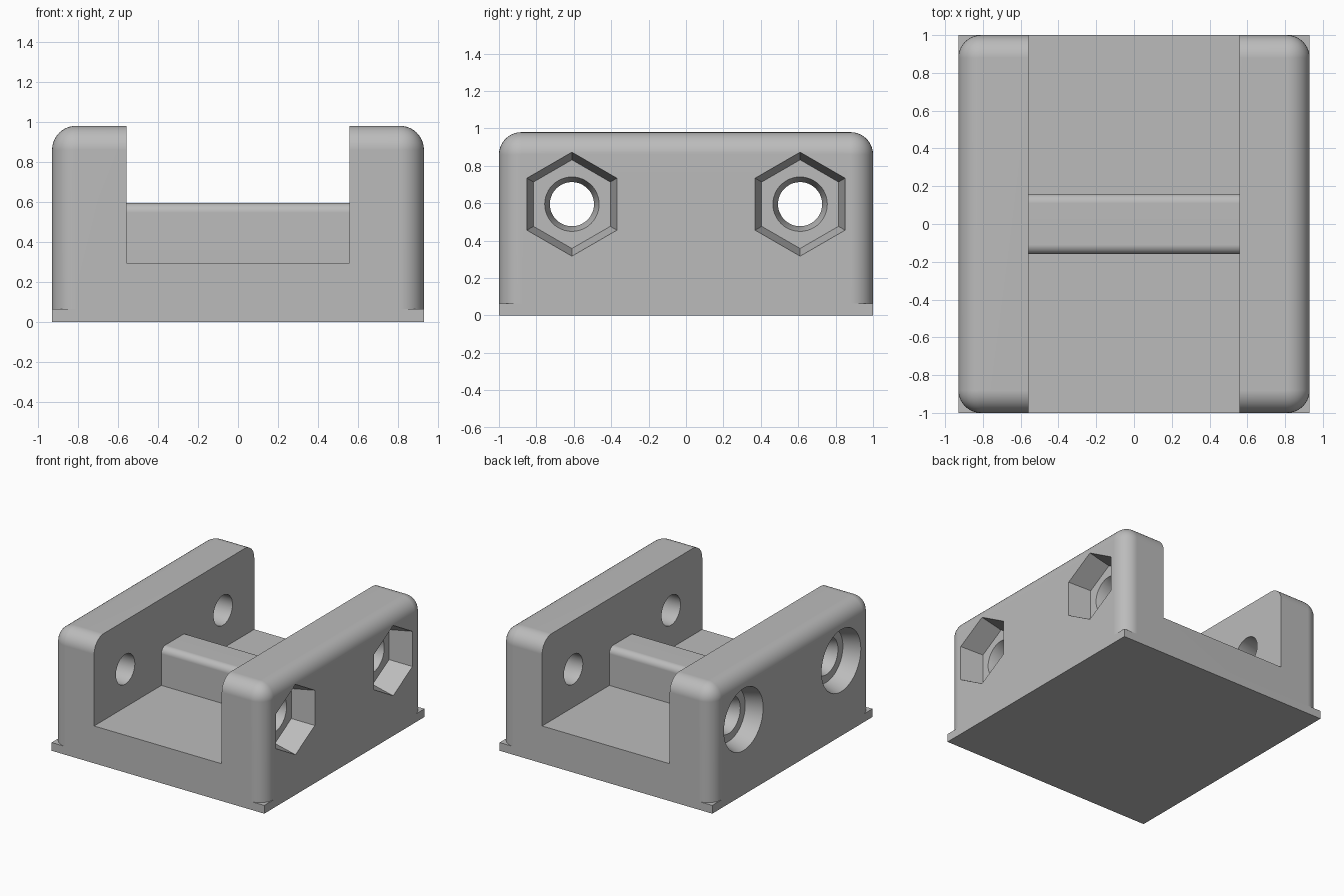
import bpy, bmesh, math
from mathutils import Vector

cube = bpy.data.objects.get("Cube")
if cube:
    bpy.data.objects.remove(cube, do_unlink=True)

GREY = (0.5, 0.5, 0.5, 1)
grey = bpy.data.materials.new("plain_grey")
grey.use_nodes = True
grey.diffuse_color = GREY
grey.node_tree.nodes["Principled BSDF"].inputs["Base Color"].default_value = GREY


def finish(name, bm):
    bmesh.ops.recalc_face_normals(bm, faces=bm.faces)
    mesh = bpy.data.meshes.new(name)
    bm.to_mesh(mesh)
    bm.free()
    mesh.materials.append(grey)
    obj = bpy.data.objects.new(name, mesh)
    bpy.context.collection.objects.link(obj)
    return obj


def box(name, lo, hi, radius=0, rounded=None):
    """Box between two corners, with rounding on edges picked by a rule."""
    bm = bmesh.new()
    bmesh.ops.create_cube(bm, size=1)
    lo, hi = Vector(lo), Vector(hi)
    for v in bm.verts:
        v.co = (lo + hi) / 2 + v.co * (hi - lo)
    if rounded:
        edges = [e for e in bm.edges if rounded(e.verts[0].co, e.verts[1].co)]
        bmesh.ops.bevel(bm, geom=edges, offset=radius, segments=10,
                        profile=0.5, affect='EDGES')
    return finish(name, bm)


def lathe(name, profile, sides, place):
    """Closed solid from (distance, radius) rings, positioned by place()."""
    bm = bmesh.new()
    rings = []
    for d, r in profile:
        angles = [2 * math.pi * i / sides for i in range(sides)]
        rings.append([bm.verts.new(place(d, r * math.sin(a), r * math.cos(a)))
                      for a in angles])
    for a, b in zip(rings, rings[1:]):
        for i in range(sides):
            j = (i + 1) % sides
            bm.faces.new((a[i], a[j], b[j], b[i]))
    bm.faces.new(rings[0])
    bm.faces.new(rings[-1])
    return finish(name, bm)


def cut(target, cutter):
    mod = target.modifiers.new("cut", 'BOOLEAN')
    mod.operation = 'DIFFERENCE'
    mod.solver = 'EXACT'
    mod.object = cutter
    bpy.context.view_layer.objects.active = target
    bpy.ops.object.modifier_apply(modifier=mod.name)
    bpy.data.objects.remove(cutter, do_unlink=True)


def smooth(obj):
    bpy.ops.object.select_all(action='DESELECT')
    obj.select_set(True)
    bpy.context.view_layer.objects.active = obj
    bpy.ops.object.shade_smooth_by_angle(angle=math.radians(25))
    mod = obj.modifiers.new("clean_shading", 'WEIGHTED_NORMAL')
    mod.keep_sharp = True


W, L, H = 0.93, 1.0, 0.98      # half width, half length, height
PLATE, FLOOR, INNER = 0.065, 0.295, 0.558

# Square plate under the rounded body
box("base_plate", (-W, -L, 0), (W, L, PLATE))

# Body: upright and top edges rounded, channel cut along its length
body = box("bracket_body", (-W, -L, PLATE), (W, L, H), 0.12,
           lambda a, b: max(a.z, b.z) > 0.5)
cut(body, box("channel_cutter", (-INNER, -2, FLOOR), (INNER, 2, 2)))

# Bolt holes through both walls, with nut pockets (+x) and head pockets (-x)
BOLT_Z = 0.595
for y in (-0.61, 0.61):
    def left(d, u, v):
        return (W - d, y + u, BOLT_Z + v)

    def right(d, u, v):
        return (d - W, y + u, BOLT_Z + v)

    cut(body, lathe("nut_cutter", [(-0.04, 0.287), (0.18, 0.237)], 6, left))
    cut(body, lathe("head_cutter", [(-0.04, 0.257), (0.13, 0.207)], 48, right))
    cut(body, lathe("bolt_cutter", [(0.1, 0.17), (0.27, 0.118), (0.5, 0.118)], 48, left))
    cut(body, lathe("bolt_cutter", [(0.05, 0.17), (0.22, 0.118), (0.5, 0.118)], 48, right))

# Blind round sockets in the channel floor, partly tucked under the walls
for x, y in ((0.475, -0.717), (-0.592, 0.64)):
    cut(body, lathe("socket_cutter", [(0.1, 0.087), (FLOOR, 0.087)], 48,
                    lambda d, u, v: (x + u, y + v, d)))
smooth(body)

# Cross rib with rounded upper edges
rib = box("cross_rib", (-INNER - 0.01, -0.16, FLOOR - 0.02), (INNER + 0.01, 0.16, 0.595), 0.05,
          lambda a, b: min(a.z, b.z) > 0.5 and abs(a.x - b.x) > 0.5)
smooth(rib)
